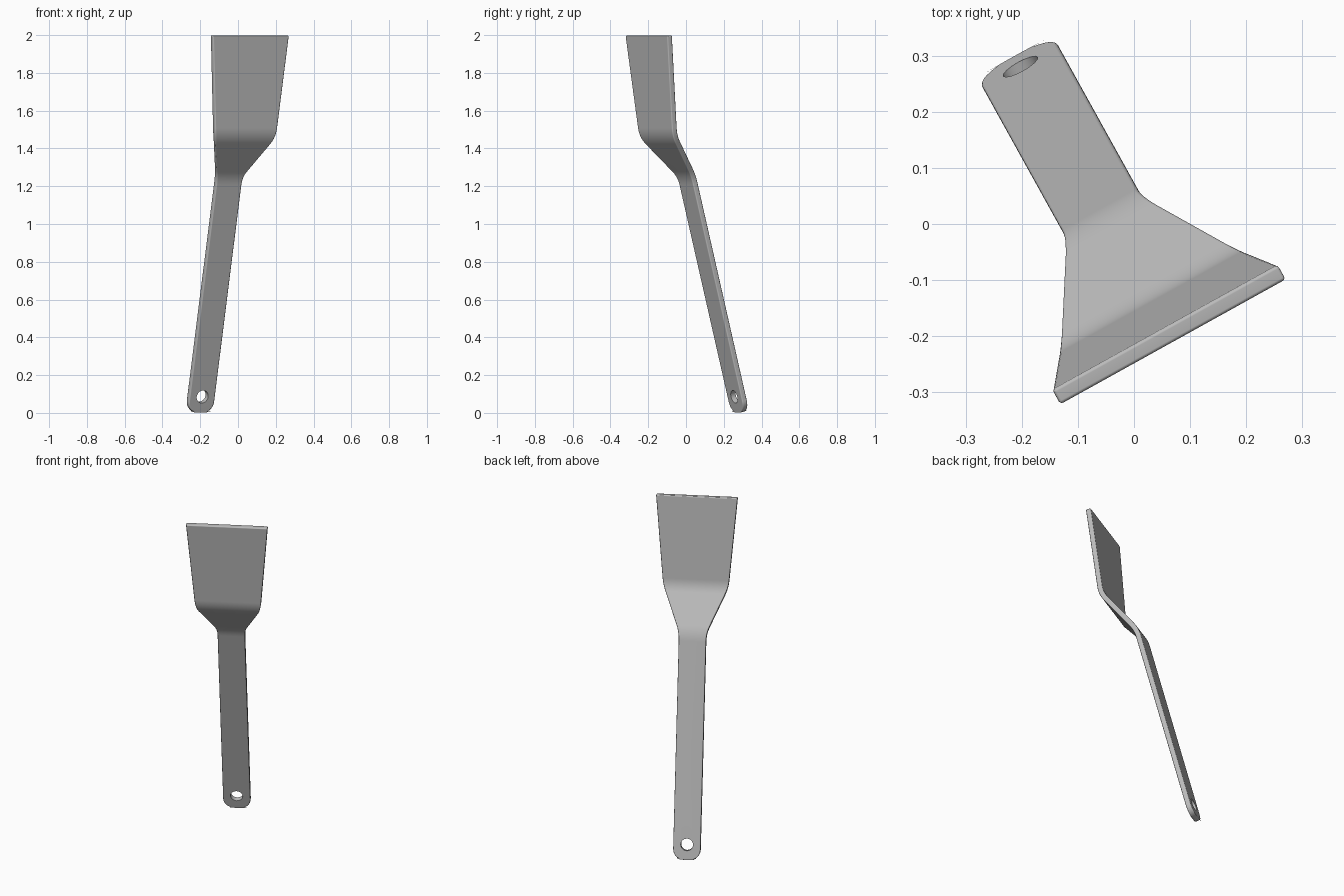
import bpy, bmesh, math
from mathutils import Vector, Matrix

cube = bpy.data.objects.get("Cube")
if cube:
    bpy.data.objects.remove(cube, do_unlink=True)

TURN = math.radians(29)      # turn of the whole tool about z
CENTRE = -0.041              # sideways offset of the centreline
THICK = 0.03
KNEE = 0.045                 # length of the rounding at each bend
CORNER = 0.06                # corner radius of the handle tip

metal = bpy.data.materials.new("grey metal")
grey = (0.5, 0.5, 0.5, 1)
metal.diffuse_color = grey
metal.use_nodes = True
metal.node_tree.nodes["Principled BSDF"].inputs["Base Color"].default_value = grey

# Centreline stations: depth, height, half width
tip = Vector((0.351, 0.004, 0.077))
neck = Vector((0.027, 1.255, 0.077))
shoulder = Vector((-0.146, 1.465, 0.184))
end = Vector((-0.203, 1.998, 0.23))


def rounded_bend(a, b, c, steps=6):
    """Curve that replaces the corner at b."""
    p = b + (a - b).normalized() * KNEE
    q = b + (c - b).normalized() * KNEE
    return [p.lerp(b, t).lerp(b.lerp(q, t), t)
            for t in (i / steps for i in range(steps + 1))]


# Rounded tip, two bends, then the blade end
along = (neck - tip).normalized()
rows = []
for i in range(8):
    t = math.pi / 2 * i / 7
    row = tip + along * CORNER * (1 - math.cos(t))
    row.z = tip.z - CORNER * (1 - math.sin(t))
    rows.append(row)
rows += rounded_bend(tip, neck, shoulder)
rows += rounded_bend(neck, shoulder, end)
rows.append(end)

bm = bmesh.new()
pairs = [[bm.verts.new((CENTRE + side * half, depth, height)) for side in (-1, 1)]
         for depth, height, half in rows]
for low, high in zip(pairs, pairs[1:]):
    bm.faces.new((low[0], low[1], high[1], high[0]))
bm.transform(Matrix.Rotation(TURN, 4, 'Z'))
mesh = bpy.data.meshes.new("spatula")
bm.to_mesh(mesh)
bm.free()
spatula = bpy.data.objects.new("spatula", mesh)
bpy.context.collection.objects.link(spatula)
mesh.materials.append(metal)

# Hanging hole cutter, square to the handle
centre = tip + along * 0.088
direction = Vector((0, along.y, -along.x))
spot = Vector((CENTRE, centre.x, centre.y))
turn = Matrix.Rotation(TURN, 4, 'Z')
bpy.ops.mesh.primitive_cylinder_add(vertices=16, radius=0.035, depth=0.2)
cutter = bpy.context.object
cutter.name = "hole_cutter"
cutter.data.materials.append(metal)
cutter.matrix_world = (turn @ Matrix.Translation(spot)
                       @ direction.to_track_quat('Z', 'Y').to_matrix().to_4x4())
cutter.hide_render = True
cutter.display_type = 'WIRE'

# Thickness, softened edges, hole
solid = spatula.modifiers.new("thickness", 'SOLIDIFY')
solid.thickness = THICK
solid.offset = 0
solid.use_even_offset = True
bevel = spatula.modifiers.new("soft_edges", 'BEVEL')
bevel.width = 0.006
bevel.segments = 3
bevel.limit_method = 'ANGLE'
bevel.angle_limit = math.radians(50)
bevel.use_clamp_overlap = False
hole = spatula.modifiers.new("hole", 'BOOLEAN')
hole.operation = 'DIFFERENCE'
hole.solver = 'EXACT'
hole.object = cutter

bpy.ops.object.select_all(action='DESELECT')
spatula.select_set(True)
bpy.context.view_layer.objects.active = spatula
for name in ("thickness", "soft_edges", "hole"):
    bpy.ops.object.modifier_apply(modifier=name)
bpy.data.objects.remove(cutter, do_unlink=True)
bpy.ops.object.shade_smooth_by_angle(angle=math.radians(40))
weighted = spatula.modifiers.new("flat_shading", 'WEIGHTED_NORMAL')
weighted.keep_sharp = True
